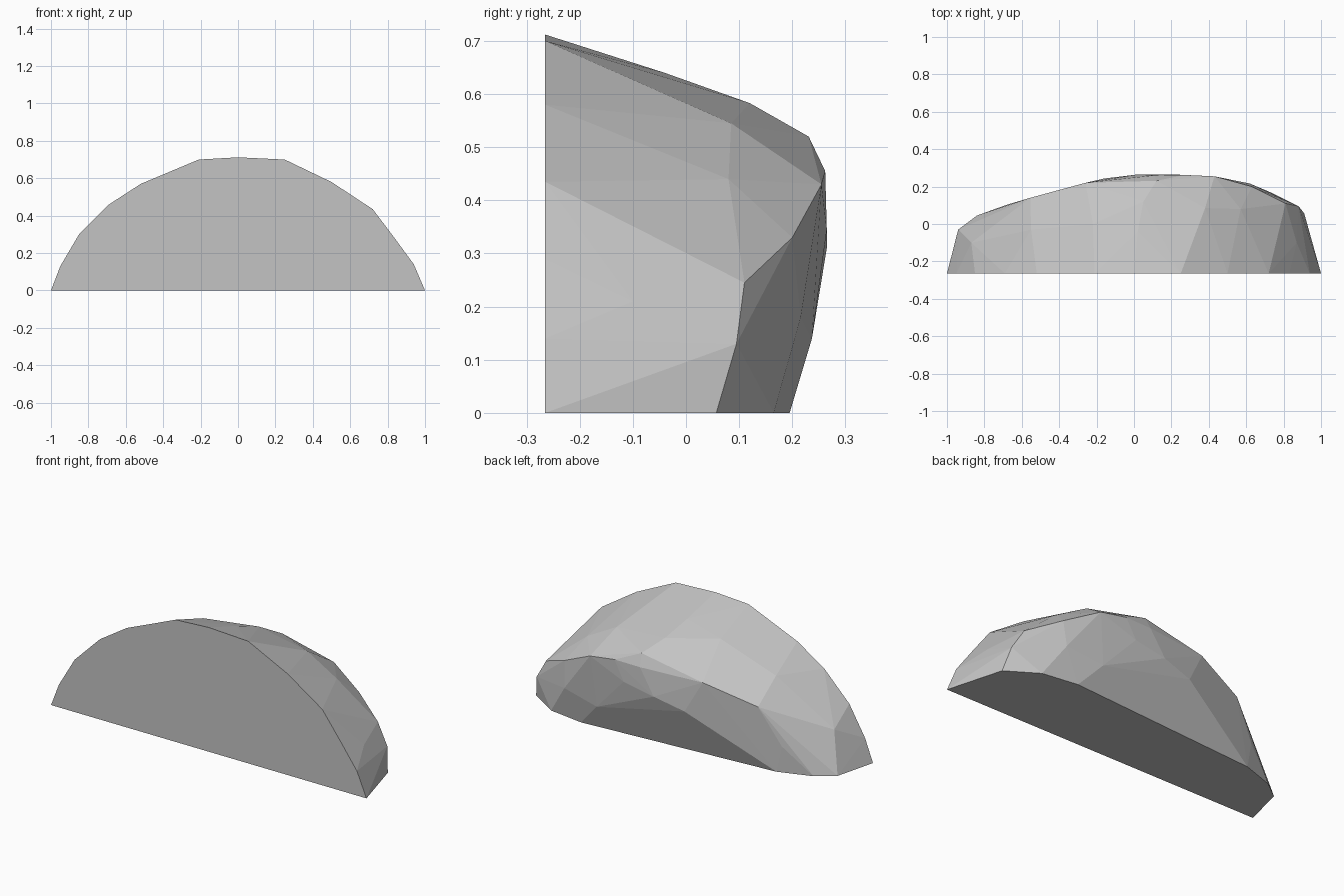
import bpy
import bmesh

if "Cube" in bpy.data.objects:
    bpy.data.objects.remove(bpy.data.objects["Cube"])

FRONT_Y = -0.265

# Arched outline of the flat front (x, z)
front_arch = [(-1, 0), (-.95, .13), (-.85, .30), (-.69, .46), (-.52, .57),
              (-.21, .70), (0, .712), (.25, .70), (.50, .58), (.72, .435),
              (.83, .29), (.94, .14), (1, 0)]

# Back edge of the flat base (x, y)
base_edge = [(.91, .057), (.74, .165), (.53, .195),
             (-.65, .11), (-.84, .045), (-.94, -.03)]

# Bulging ridge around the back (x, y, z)
ridge = [(.88, .095, .13), (.81, .11, .245), (.63, .20, .33), (.43, .255, .43),
         (.27, .262, .455), (.11, .26, .453), (-.26, .22, .448), (-.555, .14, .357)]

# Facet corners below and above the ridge
lower = [(.62, .216, .18), (.40, .237, .14), (.21, .265, .345),
         (.02, .265, .31), (-.16, .243, .265), (-.68, .103, .15)]
upper = [(.12, .231, .52), (.05, .12, .583), (.02, -.04, .64), (.38, .085, .545),
         (.57, .08, .44), (.74, -.04, .335), (.87, -.10, .21),
         (-.22, 0, .605), (-.55, -.03, .47), (-.87, -.10, .22)]

points = [(x, FRONT_Y, z) for x, z in front_arch]
points += [(x, y, 0) for x, y in base_edge]
points += ridge + lower + upper

# Wrap the corners in one faceted boulder
bm = bmesh.new()
verts = [bm.verts.new(p) for p in points]
hull = bmesh.ops.convex_hull(bm, input=verts)
unused = {v for v in hull["geom_interior"] + hull["geom_unused"]
          if isinstance(v, bmesh.types.BMVert) and not v.link_faces}
bmesh.ops.delete(bm, geom=list(unused), context='VERTS')
# Merge the triangles of the flat front and base
bmesh.ops.dissolve_limit(bm, angle_limit=0.005, verts=bm.verts[:], edges=bm.edges[:])
bmesh.ops.recalc_face_normals(bm, faces=bm.faces[:])

mesh = bpy.data.meshes.new("boulder")
bm.to_mesh(mesh)
bm.free()
boulder = bpy.data.objects.new("boulder", mesh)
bpy.context.collection.objects.link(boulder)

# Single stone colour
stone = bpy.data.materials.new("stone grey")
stone.diffuse_color = (.55, .55, .55, 1)
stone.use_nodes = True
stone.node_tree.nodes["Principled BSDF"].inputs["Base Color"].default_value = stone.diffuse_color
mesh.materials.append(stone)
